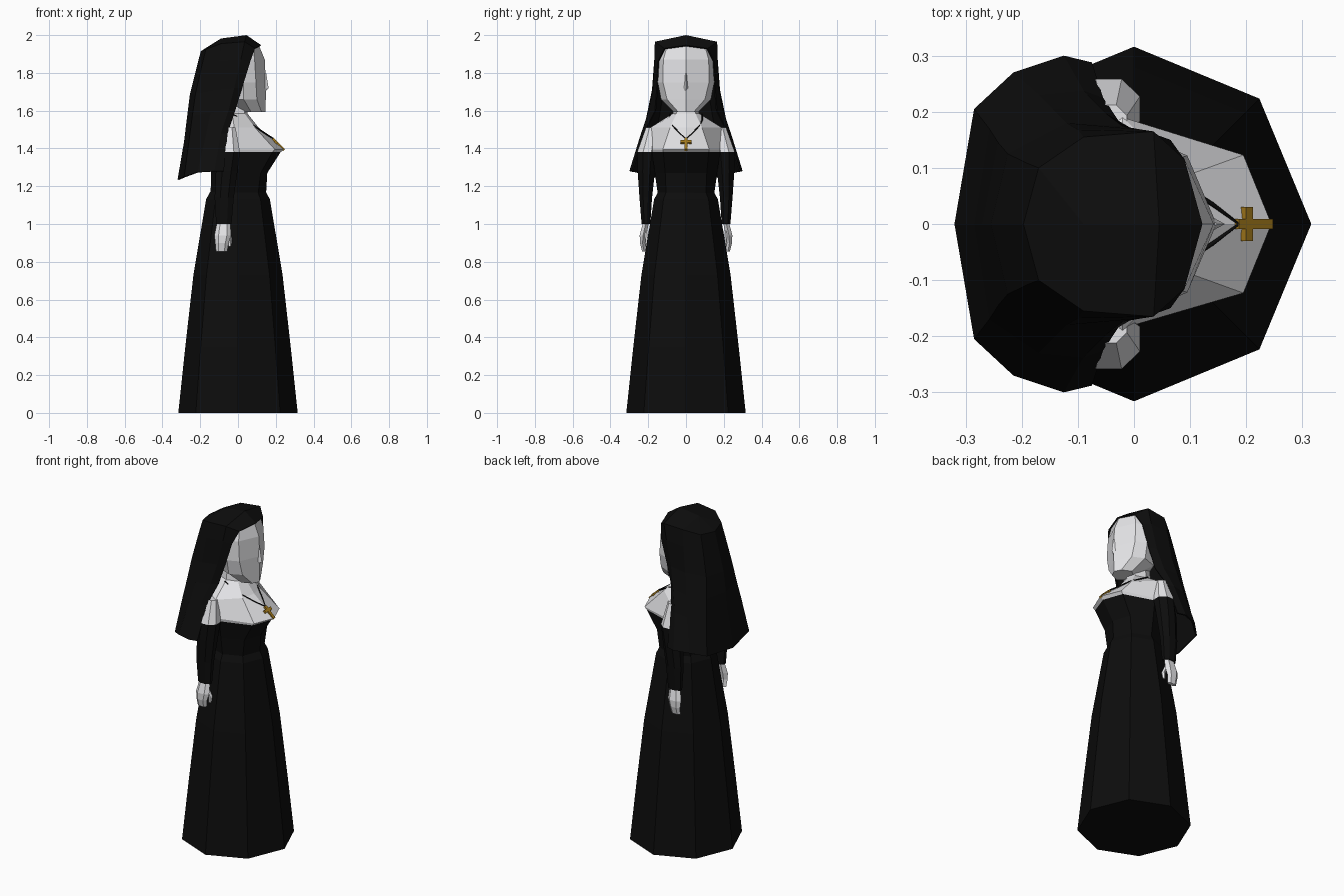
import bpy, bmesh, math
from mathutils import Vector, Matrix


def material(name, rgb):
    m = bpy.data.materials.new(name)
    m.diffuse_color = (*rgb, 1)
    return m


BLACK = material("black cloth", (0.004, 0.004, 0.004))
WHITE = material("pale white", (0.78, 0.78, 0.8))
GOLD = material("gold", (0.38, 0.2, 0.012))


def finish(bm, name, mats, white_above=None):
    bmesh.ops.recalc_face_normals(bm, faces=bm.faces)
    if white_above is not None:
        for f in bm.faces:
            f.material_index = int(f.calc_center_median().z > white_above)
    me = bpy.data.meshes.new(name)
    bm.to_mesh(me)
    bm.free()
    for m in mats:
        me.materials.append(m)
    ob = bpy.data.objects.new(name, me)
    bpy.context.collection.objects.link(ob)
    return ob


def loft(name, rings, mats, white_above=None):
    """Skin a stack of closed rings of 3D points and cap both ends."""
    bm = bmesh.new()
    rows = [[bm.verts.new(p) for p in r] for r in rings]
    n = len(rows[0])
    for a, b in zip(rows, rows[1:]):
        for i in range(n):
            j = (i + 1) % n
            bm.faces.new((a[i], a[j], b[j], b[i]))
    bm.faces.new(rows[0])
    bm.faces.new(rows[-1])
    return finish(bm, name, mats, white_above)


def mirrored(z, half):
    """Closed ring from a front-to-back half outline."""
    pts = [(x, y, z) for x, y in half]
    return pts + [(x, -y, z) for x, y in half[-2:0:-1]]


def ngon(x, y, z, rx, ry, n=8, turn=0.0):
    return [(x + rx * math.cos(turn + math.tau * i / n),
             y + ry * math.sin(turn + math.tau * i / n), z) for i in range(n)]


# Skirt
loft("skirt", [ngon(0, 0, z, r, r) for z, r in
     ((0, 0.316), (0.35, 0.279), (0.73, 0.236), (1.13, 0.169), (1.17, 0.148))], [BLACK])

# Torso with white collar and neck
loft("torso", [
    mirrored(1.15, [(0.148, 0), (0.105, 0.105), (0, 0.148), (-0.105, 0.105), (-0.145, 0)]),
    mirrored(1.27, [(0.155, 0), (0.12, 0.11), (0, 0.165), (-0.105, 0.125), (-0.143, 0)]),
    mirrored(1.38, [(0.225, 0), (0.182, 0.12), (0, 0.18), (-0.1, 0.15), (-0.14, 0)]),
    mirrored(1.395, [(0.245, 0), (0.195, 0.123), (0, 0.18), (-0.1, 0.15), (-0.14, 0)]),
    mirrored(1.51, [(0.11, 0), (0.09, 0.085), (-0.02, 0.19), (-0.1, 0.13), (-0.13, 0)]),
    mirrored(1.585, [(0.05, 0), (0.035, 0.05), (-0.03, 0.07), (-0.08, 0.05), (-0.1, 0)]),
    mirrored(1.67, [(0.04, 0), (0.03, 0.045), (-0.03, 0.06), (-0.08, 0.04), (-0.09, 0)]),
], [BLACK, WHITE], 1.38)

# Head and nose
loft("head", [
    mirrored(1.592, [(0.145, 0), (0.125, 0.04), (0.07, 0.065), (0.04, 0.04), (0.03, 0)]),
    mirrored(1.66, [(0.147, 0), (0.1, 0.1), (0.03, 0.132), (-0.06, 0.1), (-0.1, 0)]),
    mirrored(1.75, [(0.147, 0), (0.095, 0.122), (0.03, 0.15), (-0.09, 0.12), (-0.14, 0)]),
    mirrored(1.87, [(0.142, 0), (0.088, 0.12), (0.03, 0.15), (-0.09, 0.12), (-0.15, 0)]),
    mirrored(1.943, [(0.112, 0), (0.08, 0.1), (0.03, 0.12), (-0.06, 0.1), (-0.12, 0)]),
], [WHITE])
loft("nose", [[(0.14, -w, z), (x, 0, z), (0.14, w, z)] for z, x, w in
     ((1.705, 0.147, 0.012), (1.718, 0.162, 0.012), (1.8, 0.149, 0.005))], [WHITE])

# Sleeves with white shoulders, hands and thumbs
for s, side in ((1, "left"), (-1, "right")):
    loft(side + "_sleeve", [ngon(x, s * y, z, rx, ry, 8, math.pi / 8) for x, y, z, rx, ry in
         ((-0.075, 0.212, 1.0, 0.044, 0.025), (-0.073, 0.213, 1.14, 0.055, 0.036),
          (-0.06, 0.21, 1.28, 0.062, 0.05), (-0.045, 0.205, 1.38, 0.06, 0.058),
          (-0.045, 0.18, 1.51, 0.035, 0.035))], [BLACK, WHITE], 1.38)
    loft(side + "_hand", [ngon(x, s * y, z, rx, ry, 6) for x, y, z, rx, ry in
         ((-0.087, 0.222, 0.855, 0.03, 0.012), (-0.085, 0.23, 0.9, 0.036, 0.016),
          (-0.081, 0.227, 0.94, 0.044, 0.021), (-0.076, 0.213, 1.005, 0.036, 0.018))], [WHITE])
    loft(side + "_thumb", [ngon(x, s * y, z, r, r, 5) for x, y, z, r in
         ((-0.044, 0.207, 0.882, 0.009), (-0.042, 0.204, 0.92, 0.012),
          (-0.058, 0.21, 0.965, 0.011))], [WHITE])

# Veil: rows run from the face opening round to the middle of the back
VEIL = [
    [(0.09, 0.115, 1.93), (0.035, 0.165, 1.965), (-0.09, 0.155, 1.955), (-0.17, 0.1, 1.925), (-0.197, 0, 1.915)],
    [(0.065, 0.15, 1.86), (0.015, 0.168, 1.87), (-0.1, 0.168, 1.86), (-0.19, 0.108, 1.845), (-0.216, 0, 1.84)],
    [(0.022, 0.155, 1.72), (-0.02, 0.174, 1.72), (-0.12, 0.18, 1.71), (-0.225, 0.125, 1.69), (-0.255, 0, 1.685)],
    [(-0.015, 0.165, 1.6), (-0.05, 0.197, 1.6), (-0.145, 0.205, 1.59), (-0.242, 0.145, 1.57), (-0.27, 0, 1.565)],
    [(-0.055, 0.225, 1.48), (-0.09, 0.238, 1.48), (-0.17, 0.23, 1.47), (-0.258, 0.17, 1.45), (-0.285, 0, 1.44)],
    [(-0.075, 0.288, 1.28), (-0.125, 0.3, 1.28), (-0.215, 0.27, 1.275), (-0.285, 0.205, 1.25), (-0.32, 0, 1.235)],
]
bm = bmesh.new()
for s in (1, -1):
    def face(*pts):
        bm.faces.new([bm.verts.new((p[0], s * p[1], p[2])) for p in pts])
    for a, b in zip(VEIL, VEIL[1:]):
        for i in range(4):
            face(a[i], a[i + 1], b[i + 1], b[i])
    brim, crown, rear = (0.122, 0, 1.947), (0.045, 0, 2.0), (-0.09, 0, 1.982)
    r = VEIL[0]
    face(brim, crown, r[1], r[0])
    face(crown, rear, r[2], r[1])
    face(rear, r[3], r[2])
    face(rear, r[4], r[3])
bmesh.ops.remove_doubles(bm, verts=bm.verts, dist=0.0005)
veil = finish(bm, "veil", [BLACK])
thick = veil.modifiers.new("thickness", 'SOLIDIFY')
thick.thickness = 0.008
thick.offset = -1

# Necklace chain
cu = bpy.data.curves.new("necklace_chain", 'CURVE')
cu.dimensions = '3D'
cu.bevel_depth = 0.004
cu.bevel_resolution = 0
half = [(-0.03, 0.085, 1.582), (0.03, 0.085, 1.548), (0.085, 0.07, 1.52), (0.14, 0.035, 1.482)]
path = half + [(0.187, 0, 1.452)] + [(x, -y, z) for x, y, z in reversed(half)]
sp = cu.splines.new('POLY')
sp.points.add(len(path) - 1)
for p, q in zip(sp.points, path):
    p.co = (*q, 1)
cu.materials.append(BLACK)
bpy.context.collection.objects.link(bpy.data.objects.new("necklace_chain", cu))

# Gold cross pendant lying on the chest slope
bm = bmesh.new()
for size, up in (((0.012, 0.018, 0.086), 0), ((0.0125, 0.06, 0.018), 0.016)):
    bmesh.ops.create_cube(bm, size=1, matrix=Matrix.Translation((0, 0, up)) @ Matrix.Diagonal((*size, 1)))
bm.transform(Matrix.Translation((0.213, 0, 1.422)) @ Matrix.Rotation(math.radians(-45), 4, 'Y'))
finish(bm, "cross_pendant", [GOLD])
